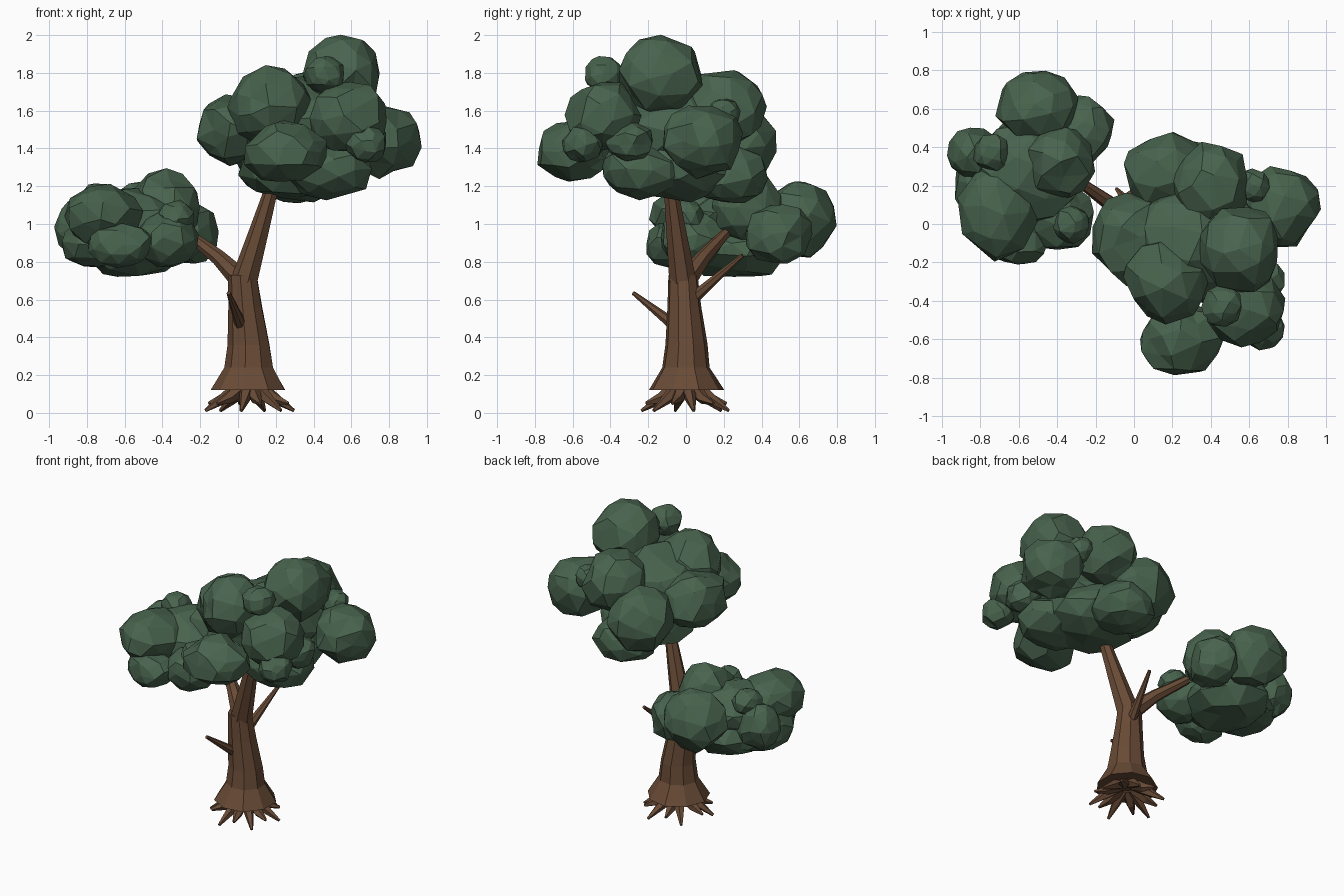
import bpy, bmesh, random
from math import cos, sin, tau
from mathutils import Vector

random.seed(7)


def material(name, rgb):
    m = bpy.data.materials.new(name)
    m.diffuse_color = (*rgb, 1)
    return m


BARK = material("bark", (0.14, 0.07, 0.037))
LEAF = material("leaf", (0.065, 0.125, 0.075))


def finish(bm, name, mat):
    bmesh.ops.recalc_face_normals(bm, faces=bm.faces)
    me = bpy.data.meshes.new(name)
    bm.to_mesh(me)
    bm.free()
    me.materials.append(mat)
    ob = bpy.data.objects.new(name, me)
    bpy.context.collection.objects.link(ob)


def tube(bm, path, sides, level=False, jitter=0.0):
    """Faceted tube through (x, y, z, radius) points, rings level or square to the path."""
    pts = [Vector(p[:3]) for p in path]
    rings = []
    for i, p in enumerate(pts):
        d = pts[min(i + 1, len(pts) - 1)] - pts[max(i - 1, 0)]
        q = Vector((0, 0, 1)).rotation_difference(d.normalized())
        ring = []
        for k in range(sides):
            a = tau * (k + 0.5) / sides
            r = path[i][3] * (1 + random.uniform(-jitter, jitter))
            v = Vector((r * cos(a), r * sin(a), 0))
            ring.append(bm.verts.new(p + (v if level else q @ v)))
        rings.append(ring)
    for a, b in zip(rings, rings[1:]):
        for k in range(sides):
            n = (k + 1) % sides
            bm.faces.new((a[k], a[n], b[n], b[k]))
    bm.faces.new(rings[0][::-1])
    bm.faces.new(rings[-1])


# Trunk with flared foot
bm = bmesh.new()
tube(bm, [(0.06, 0, 0.12, 0.205), (0.06, 0, 0.24, 0.13), (0.06, 0, 0.36, 0.113),
          (0.04, -0.01, 0.56, 0.092), (0.025, -0.015, 0.73, 0.078)], 9, True, 0.03)
finish(bm, "trunk", BARK)

# Branches and bare twigs
branches = {
    "main_branch": [(0.03, -0.015, 0.68, 0.075), (0.11, -0.05, 0.95, 0.055),
                    (0.2, -0.09, 1.26, 0.032)],
    "left_branch": [(0.02, 0.0, 0.70, 0.06), (-0.10, 0.09, 0.82, 0.042),
                    (-0.27, 0.21, 0.95, 0.028)],
    "front_twig": [(0.02, -0.05, 0.455, 0.034), (-0.05, -0.28, 0.635, 0.011)],
    "back_twig": [(0.05, 0.03, 0.60, 0.034), (0.12, 0.30, 0.835, 0.011)],
}
for name, path in branches.items():
    bm = bmesh.new()
    tube(bm, path, 7)
    finish(bm, name, BARK)

# Spiky roots radiating below the foot
bm = bmesh.new()
for i in range(12):
    a = tau * (i + 0.5) / 12 + random.uniform(-0.1, 0.1)
    reach, drop = (0.22, 0.05) if i % 2 else (0.24, 0.012)
    c, s = cos(a), sin(a)
    tube(bm, [(0.06 + 0.05 * c, 0.05 * s, 0.135, 0.045),
              (0.06 + 0.14 * c, 0.14 * s, 0.075, 0.03),
              (0.06 + reach * c, reach * s, drop, 0.009)], 5)
finish(bm, "roots", BARK)


# Foliage: jittered low-poly blobs (x, y, z, rx, ry, rz)
def foliage(name, blobs):
    bm = bmesh.new()
    for x, y, z, rx, ry, rz in blobs:
        vs = bmesh.ops.create_icosphere(bm, subdivisions=2, radius=1)["verts"]
        q = Vector((0, 0, 1)).rotation_difference(
            Vector([random.uniform(-1, 1) for _ in range(3)]).normalized())
        for v in vs:
            p = q @ (v.co + Vector([random.uniform(-0.13, 0.13) for _ in range(3)]))
            p *= min(1, 1.03 / p.length)
            v.co = (x + p.x * rx, y + p.y * ry, z + p.z * rz)
    finish(bm, name, LEAF)


foliage("upper_crown", [
    (0.56, -0.13, 1.79, 0.22, 0.23, 0.21),
    (0.17, -0.29, 1.62, 0.22, 0.23, 0.22),
    (-0.02, -0.07, 1.50, 0.21, 0.25, 0.19),
    (0.25, -0.60, 1.38, 0.23, 0.20, 0.17),
    (0.77, 0.09, 1.44, 0.20, 0.22, 0.20),
    (0.58, -0.44, 1.57, 0.21, 0.20, 0.20),
    (0.17, 0.26, 1.43, 0.23, 0.22, 0.22),
    (0.41, 0.20, 1.61, 0.21, 0.23, 0.21),
    (0.30, 0.24, 1.26, 0.22, 0.21, 0.16),
    (0.48, -0.24, 1.29, 0.25, 0.23, 0.16),
    (0.33, -0.05, 1.30, 0.33, 0.30, 0.19),
    (0.33, -0.10, 1.53, 0.33, 0.32, 0.25),
    (0.46, -0.43, 1.79, 0.11, 0.11, 0.10),
    (0.68, -0.55, 1.42, 0.11, 0.11, 0.10),
    (0.68, -0.30, 1.44, 0.11, 0.13, 0.11),
    (0.62, 0.20, 1.58, 0.09, 0.09, 0.09),
])
foliage("lower_crown", [
    (-0.50, 0.60, 1.02, 0.22, 0.20, 0.21),
    (-0.39, 0.32, 1.09, 0.19, 0.19, 0.20),
    (-0.71, 0.07, 1.04, 0.21, 0.26, 0.17),
    (-0.83, 0.37, 0.98, 0.14, 0.14, 0.16),
    (-0.25, 0.49, 0.95, 0.15, 0.18, 0.17),
    (-0.38, 0.04, 0.92, 0.17, 0.19, 0.15),
    (-0.55, 0.27, 0.86, 0.27, 0.30, 0.16),
    (-0.73, 0.22, 0.89, 0.21, 0.26, 0.14),
    (-0.62, -0.09, 0.89, 0.18, 0.13, 0.12),
    (-0.55, 0.28, 1.02, 0.28, 0.28, 0.17),
    (-0.74, 0.37, 1.13, 0.10, 0.10, 0.09),
    (-0.33, 0.00, 1.03, 0.10, 0.10, 0.10),
])
